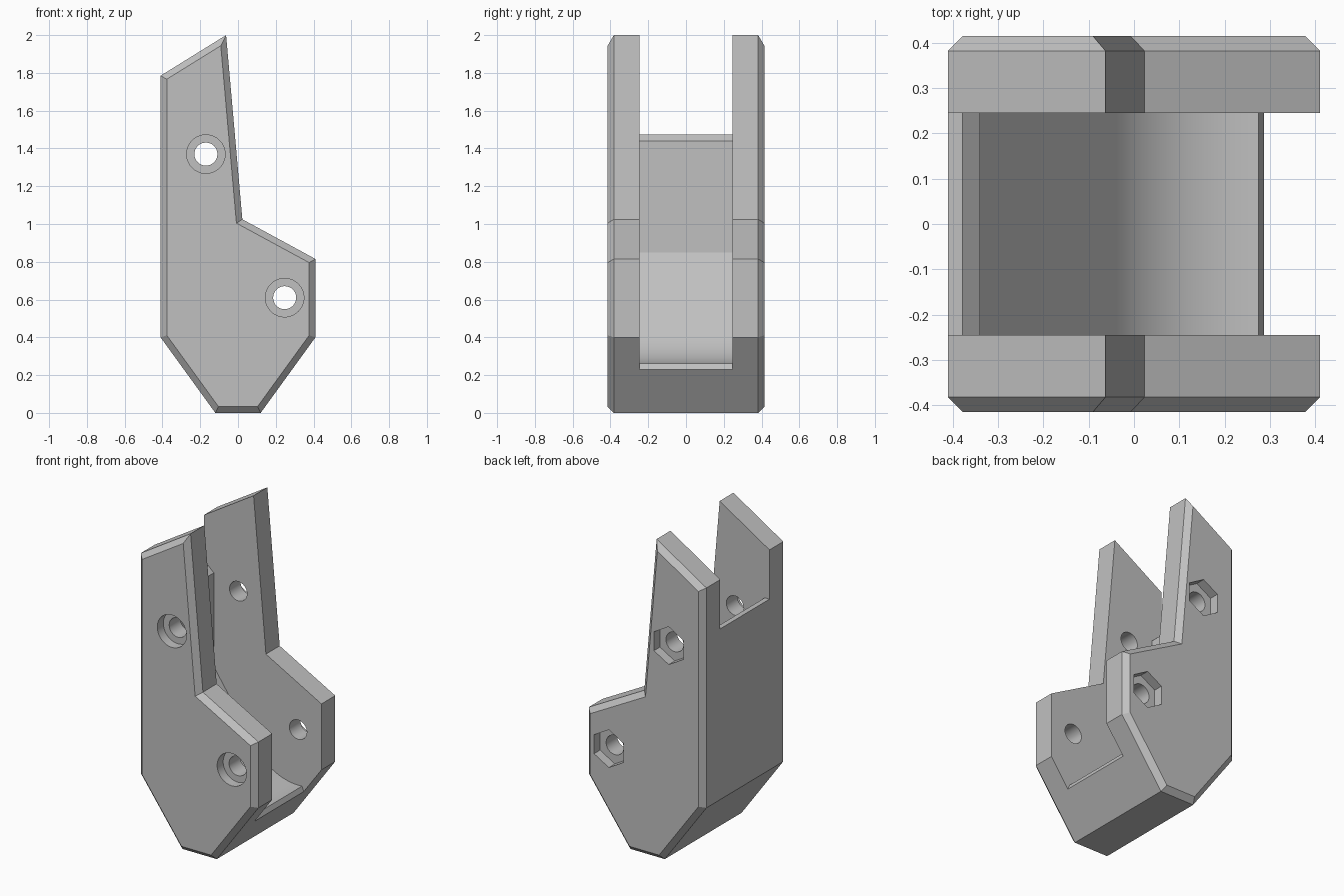
import bpy
import bmesh
from math import sin, cos, pi, radians
from mathutils import Vector

cube = bpy.data.objects.get("Cube")
if cube:
    bpy.data.objects.remove(cube, do_unlink=True)

HALF = 0.415      # half thickness of the bracket
SLOT = 0.245      # half width of the slot
CHAMFER = 0.033
DEPTH = 0.06      # recess depth for bolt head and nut
BOLTS = [(-0.17, 1.37), (0.247, 0.61)]

grey = bpy.data.materials.new("light grey")
grey.use_nodes = True
colour = (0.53, 0.53, 0.53, 1)
grey.diffuse_color = colour
grey.node_tree.nodes["Principled BSDF"].inputs["Base Color"].default_value = colour


def inset(points, d):
    """Mitred inward offset of a clockwise outline."""
    result = []
    for i, p in enumerate(points):
        p = Vector(p)
        a = (p - Vector(points[i - 1])).normalized()
        b = (Vector(points[(i + 1) % len(points)]) - p).normalized()
        na, nb = Vector((a.y, -a.x)), Vector((b.y, -b.x))
        result.append(tuple(p + (na + nb) * d / (1 + na.dot(nb))))
    return result


def loft(name, sections):
    """Solid through (y, outline) sections, capped at both ends."""
    bm = bmesh.new()
    rings = [[bm.verts.new((x, y, z)) for x, z in pts] for y, pts in sections]
    for r, s in zip(rings, rings[1:]):
        for i in range(len(r)):
            bm.faces.new((r[i - 1], r[i], s[i], s[i - 1]))
    bm.faces.new(rings[0])
    bm.faces.new(rings[-1])
    bmesh.ops.recalc_face_normals(bm, faces=bm.faces)
    mesh = bpy.data.meshes.new(name)
    bm.to_mesh(mesh)
    bm.free()
    mesh.materials.append(grey)
    ob = bpy.data.objects.new(name, mesh)
    bpy.context.collection.objects.link(ob)
    return ob


def ring(centre, r, n, start=0.0):
    return [(centre[0] + r * cos(start + 2 * pi * i / n),
             centre[1] + r * sin(start + 2 * pi * i / n)) for i in range(n)]


def cut(target, name, y0, y1, outline):
    cutter = loft(name, [(y0, outline), (y1, outline)])
    cutter.hide_render = True
    mod = target.modifiers.new(name, "BOOLEAN")
    mod.operation = "DIFFERENCE"
    mod.solver = "EXACT"
    mod.object = cutter
    bpy.context.view_layer.objects.active = target
    bpy.ops.object.modifier_apply(modifier=mod.name)
    bpy.data.objects.remove(cutter, do_unlink=True)


# Chamfered bracket body
outline = [(-0.41, 0.40), (-0.41, 1.785), (-0.063, 2.0), (0.023, 1.025),
           (0.41, 0.815), (0.41, 0.40), (0.12, 0), (-0.12, 0)]
face = inset(outline, CHAMFER)
body = loft("bracket_body", [(-HALF, face), (CHAMFER - HALF, outline),
                             (HALF - CHAMFER, outline), (HALF, face)])

# Slot with an upright back wall, a ramp and a round floor about the lower bolt
floor = []
for i in range(17):
    a = radians(214.6 + (274 - 214.6) * i / 16)
    floor.append((0.25 + 0.35 * cos(a), 0.61 + 0.35 * sin(a)))
slot = [(-0.6, 2.2), (-0.6, 1.475), (-0.378, 1.475), (-0.34, 1.44), (-0.34, 0.85),
        *floor, (0.291, 0.22), (0.6, 0.22), (0.6, 2.2)]
cut(body, "slot", -SLOT, SLOT, slot)

# Bolt holes with round recesses in front and hexagonal nut recesses behind
for c in BOLTS:
    cut(body, "bolt_hole", -0.6, 0.6, ring(c, 0.061, 32))
    cut(body, "head_recess", -0.6, DEPTH - HALF, ring(c, 0.102, 40))
    cut(body, "nut_recess", HALF - DEPTH, 0.6, ring(c, 0.119, 6, pi / 2))

bpy.ops.object.select_all(action="DESELECT")
body.select_set(True)
bpy.context.view_layer.objects.active = body
bpy.ops.object.shade_smooth_by_angle(angle=radians(20))
